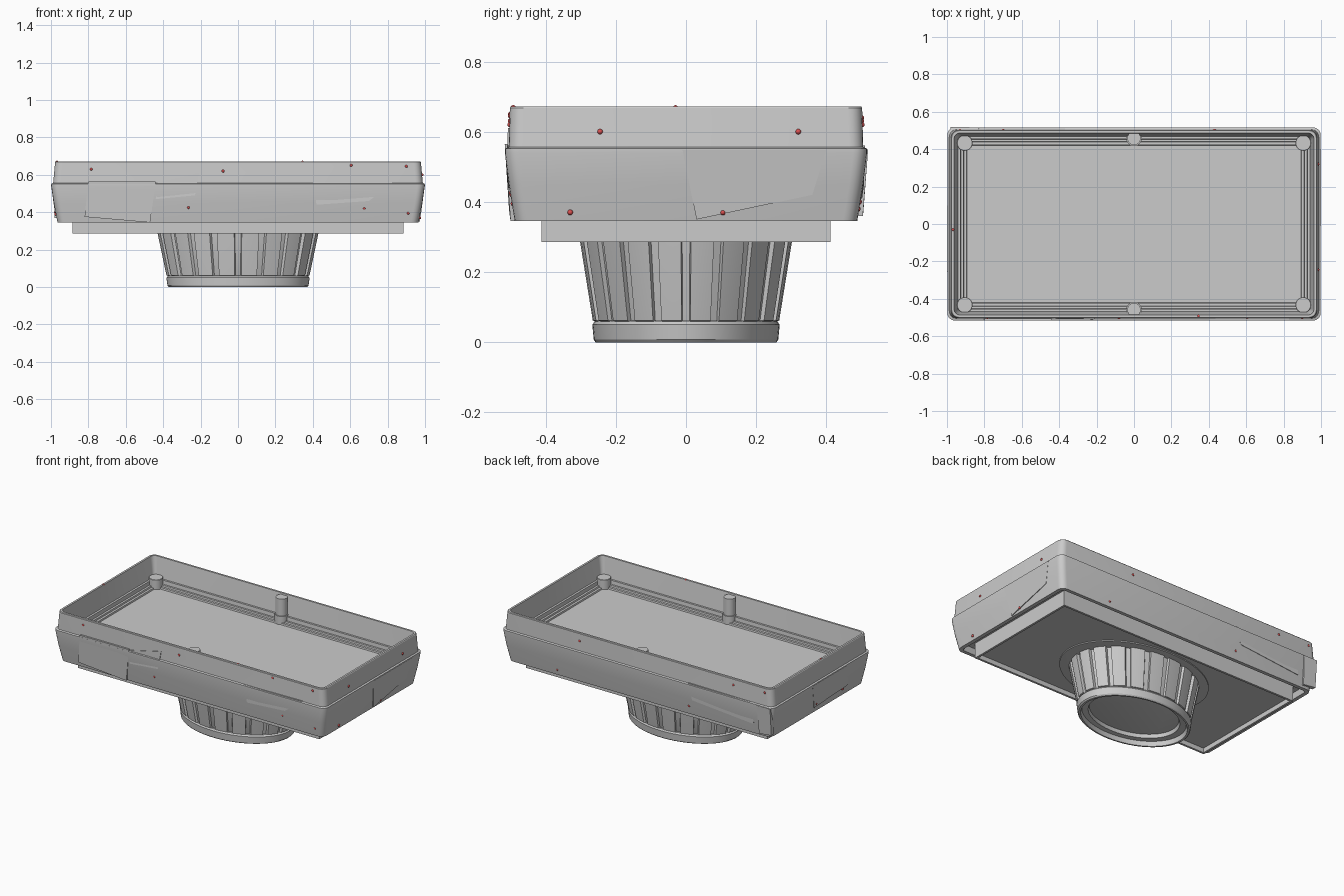
import bpy, bmesh, math
from mathutils import Vector

if "Cube" in bpy.data.objects:
    bpy.data.objects.remove(bpy.data.objects["Cube"])

red = bpy.data.materials.new("red_marker")
red.diffuse_color = (0.7, 0.08, 0.08, 1)
red.use_nodes = True
red.node_tree.nodes["Principled BSDF"].inputs["Base Color"].default_value = red.diffuse_color


def make(name, bm, smooth=True):
    bmesh.ops.recalc_face_normals(bm, faces=bm.faces)
    me = bpy.data.meshes.new(name)
    bm.to_mesh(me)
    bm.free()
    ob = bpy.data.objects.new(name, me)
    bpy.context.collection.objects.link(ob)
    if smooth:
        bpy.ops.object.select_all(action='DESELECT')
        ob.select_set(True)
        bpy.context.view_layer.objects.active = ob
        bpy.ops.object.shade_smooth_by_angle(angle=math.radians(25))
    return ob


def loft(name, rings):
    """Skin a list of closed point rings and cap both ends."""
    bm = bmesh.new()
    vr = [[bm.verts.new(p) for p in ring] for ring in rings]
    n = len(vr[0])
    for a, b in zip(vr, vr[1:]):
        for i in range(n):
            j = (i + 1) % n
            bm.faces.new((a[i], a[j], b[j], b[i]))
    bm.faces.new(vr[0])
    bm.faces.new(vr[-1])
    return make(name, bm)


def rect(hx, hy, z, r=0.04, seg=5):
    """Rectangle with rounded corners (sharp when r is 0)."""
    if r == 0:
        return [(hx, hy, z), (-hx, hy, z), (-hx, -hy, z), (hx, -hy, z)]
    pts = []
    for k, (sx, sy) in enumerate([(1, 1), (-1, 1), (-1, -1), (1, -1)]):
        for i in range(seg + 1):
            a = math.pi / 2 * (k + i / seg)
            pts.append((sx * (hx - r) + r * math.cos(a), sy * (hy - r) + r * math.sin(a), z))
    return pts


def ellipse(rx, ry, z, n=80):
    return [(rx * math.cos(2 * math.pi * i / n), ry * math.sin(2 * math.pi * i / n), z) for i in range(n)]


# Housing: underside recess, flared lower wall, step, upper wall, rim, inner ledges and floor
loft("housing", [rect(*p) for p in [
    (0.935, 0.46, 0.385, 0.02), (0.94, 0.465, 0.345, 0.02), (0.965, 0.488, 0.345),
    (0.985, 0.505, 0.45), (0.998, 0.516, 0.54), (0.998, 0.516, 0.552), (0.988, 0.505, 0.556),
    (0.978, 0.502, 0.668), (0.975, 0.499, 0.672), (0.962, 0.486, 0.672, 0.03),
    (0.942, 0.468, 0.54, 0.02), (0.928, 0.455, 0.54, 0.015), (0.926, 0.453, 0.515, 0.015),
    (0.912, 0.44, 0.515, 0.01), (0.91, 0.438, 0.505, 0.01), (0.895, 0.423, 0.505, 0.008),
    (0.893, 0.421, 0.495, 0.008)]])

# Base plate: sharp-edged skirt, recessed underneath
loft("base_plate", [rect(hx, hy, z, 0) for hx, hy, z in [
    (0.886, 0.412, 0.40), (0.886, 0.412, 0.285), (0.872, 0.398, 0.285), (0.872, 0.398, 0.315)]])

# Mounting ring around the pedestal
loft("pedestal_flange", [ellipse(0.50, 0.345, 0.33), ellipse(0.50, 0.345, 0.308), ellipse(0.44, 0.31, 0.306)])


# Pedestal: tapered oval with twenty raised panels divided by narrow grooves
def ribbed(rx, ry, z, depth):
    pts = []
    for i in range(20):
        for t, k in [(-0.12, 1 - depth), (0.12, 1 - depth), (0.15, 1), (0.5, 1), (0.85, 1)]:
            a = 2 * math.pi * (i + t) / 20
            pts.append((rx * k * math.cos(a), ry * k * math.sin(a), z))
    return pts


loft("pedestal", [ribbed(0.435, 0.306, 0.32, 0.045), ribbed(0.43, 0.302, 0.285, 0.045),
                  ribbed(0.383, 0.266, 0.062, 0.045), ribbed(0.36, 0.25, 0.055, 0.0)])

# Foot ring: oval hoop with stepped hollow underside
loft("foot_ring", [ellipse(0.383 * k, 0.267 * k, z) for k, z in [
    (0.94, 0.062), (0.975, 0.06), (1.0, 0.05), (0.985, 0.008), (0.965, 0.0),
    (0.93, 0.0), (0.91, 0.03), (0.80, 0.032), (0.78, 0.056)]])


# Posts: corner bosses and taller side bosses
def post(name, x, y, profile):
    loft(name, [[(x + px, y + py, z) for px, py, z in ellipse(r, r, z, 24)] for r, z in profile])


for sx in (-1, 1):
    for sy in (-1, 1):
        post("corner_post", sx * 0.905, sy * 0.433, [(0.042, 0.48), (0.042, 0.558), (0.04, 0.56)])
for sy in (-1, 1):
    post("side_post", 0, sy * 0.458, [(0.042, 0.48), (0.042, 0.55), (0.036, 0.55), (0.036, 0.662)])


# Point on the outer wall of one side, pushed out by off
def wall(side, u, z, off):
    if z < 0.55:
        d = -0.028 * (0.55 - z) / 0.205
    else:
        d = -0.011 - 0.003 * (z - 0.55) / 0.12
    hx, hy = 0.998 + d + off, 0.516 + d + off
    return Vector({"front": (u, -hy, z), "back": (u, hy, z),
                   "right": (hx, u, z), "left": (-hx, u, z)}[side])


# Raised plates patched onto the walls: side, four (u, z) corners, thickness
def patch(side, corners, off):
    bm = bmesh.new()
    vin = [bm.verts.new(wall(side, u, z, -0.012)) for u, z in corners]
    vout = [bm.verts.new(wall(side, u, z, off)) for u, z in corners]
    for i in range(4):
        j = (i + 1) % 4
        bm.faces.new((vin[i], vin[j], vout[j], vout[i]))
    bm.faces.new(vin)
    bm.faces.new(vout)
    make("wall_patch", bm, False)


for side, corners, off in [
    ("front", [(-0.82, 0.375), (-0.47, 0.345), (-0.44, 0.565), (-0.80, 0.565)], 0.012),
    ("front", [(-0.44, 0.47), (-0.23, 0.49), (-0.21, 0.61), (-0.43, 0.56)], 0.004),
    ("front", [(0.42, 0.44), (0.70, 0.46), (0.83, 0.56), (0.40, 0.555)], 0.005),
    ("back", [(-0.98, 0.37), (-0.89, 0.36), (-0.88, 0.55), (-0.98, 0.55)], 0.014),
    ("back", [(-0.85, 0.41), (-0.40, 0.45), (-0.37, 0.56), (-0.83, 0.555)], 0.005),
    ("right", [(0.03, 0.35), (0.36, 0.42), (0.40, 0.548), (-0.01, 0.548)], 0.002),
    ("left", [(-0.30, 0.40), (0.05, 0.38), (0.10, 0.548), (-0.25, 0.548)], 0.002),
]:
    patch(side, corners, off)


# Small red markers dotted over the walls and rim
def dot(p):
    bm = bmesh.new()
    bmesh.ops.create_icosphere(bm, subdivisions=2, radius=0.008)
    bmesh.ops.translate(bm, verts=bm.verts, vec=p)
    make("red_dot", bm).data.materials.append(red)


dots = {
    "front": [(-0.785, 0.63), (-0.08, 0.62), (0.605, 0.65), (0.9, 0.645),
              (-0.5, 0.375), (-0.265, 0.425), (0.675, 0.42), (0.91, 0.395)],
    "right": [(-0.245, 0.6), (0.32, 0.6), (-0.33, 0.37), (0.105, 0.37)],
    "back": [(0.43, 0.62), (-0.7, 0.63), (-0.93, 0.64), (0.6, 0.38), (-0.37, 0.4), (-0.95, 0.4)],
    "left": [(0.03, 0.4), (-0.25, 0.39)],
}
for side, spots in dots.items():
    for u, z in spots:
        dot(wall(side, u, z, -0.003 if abs(u) > 0.5 else -0.002))
for p in [(-0.968, -0.03, 0.668), (0.345, -0.492, 0.668)]:
    dot(Vector(p))
